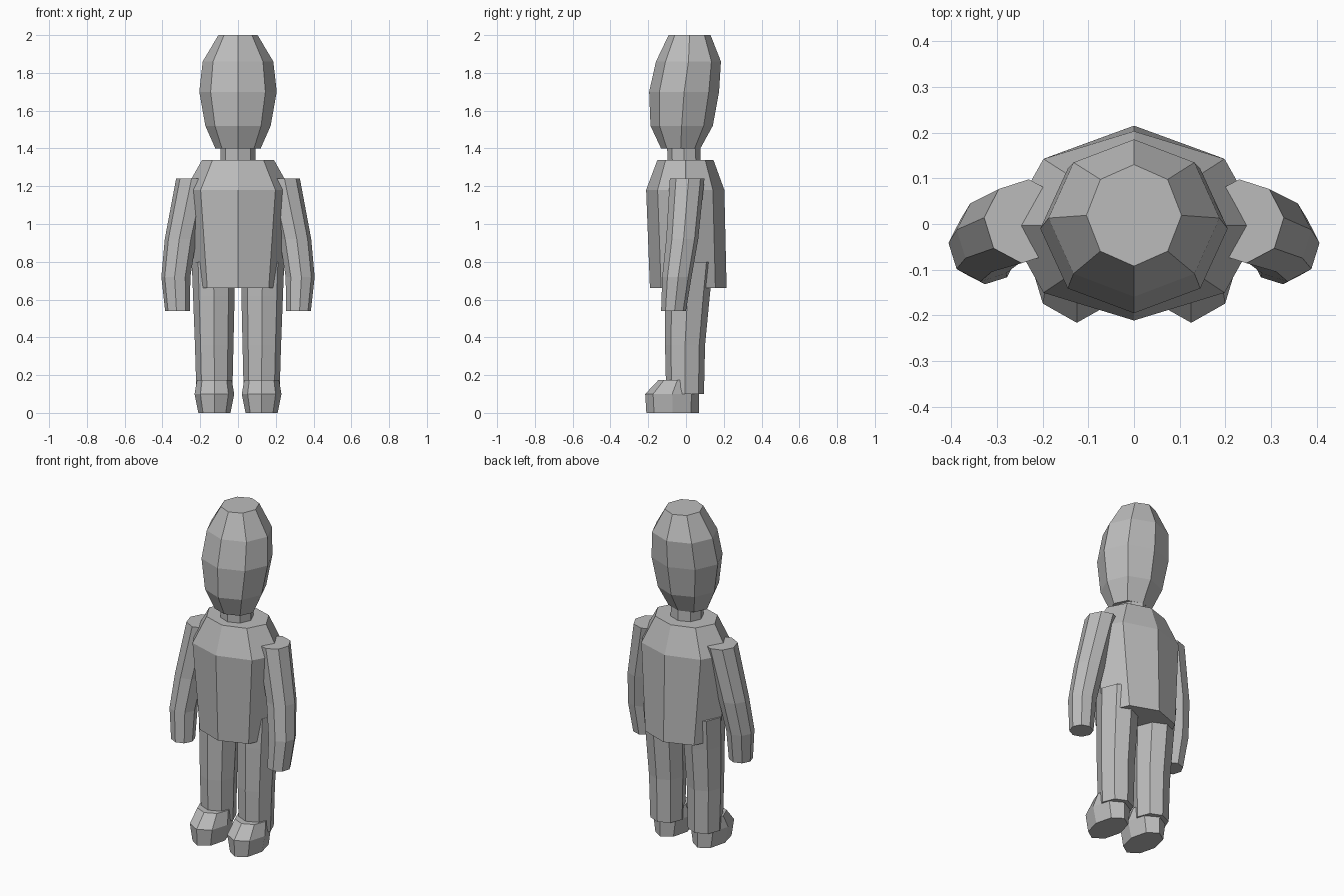
import bpy, bmesh, math

grey = bpy.data.materials.new("plain_grey")
grey.diffuse_color = (0.5, 0.5, 0.5, 1)


def loft(name, rings, turn=0.0, sides=8, mirror=False):
    """Closed octagonal tube through rings of (z, cx, cy, rx, ry)."""
    bm = bmesh.new()
    loops = []
    for z, cx, cy, rx, ry in rings:
        angles = [turn + math.tau * i / sides for i in range(sides)]
        loops.append([bm.verts.new((cx + rx * math.cos(a), cy + ry * math.sin(a), z))
                      for a in angles])
    for low, high in zip(loops, loops[1:]):
        for i in range(sides):
            j = (i + 1) % sides
            bm.faces.new((low[i], low[j], high[j], high[i]))
    bm.faces.new(loops[0][::-1])
    bm.faces.new(loops[-1])
    bmesh.ops.recalc_face_normals(bm, faces=bm.faces)
    mesh = bpy.data.meshes.new(name)
    bm.to_mesh(mesh)
    bm.free()
    mesh.materials.append(grey)
    obj = bpy.data.objects.new(name, mesh)
    bpy.context.collection.objects.link(obj)
    if mirror:
        obj.modifiers.new("Mirror", 'MIRROR').use_mirror_merge = False
    return obj


# Head: tapered egg with flat top
loft("head", [
    (1.40, 0, -0.028, 0.120, 0.104),
    (1.52, 0, -0.023, 0.173, 0.165),
    (1.70, 0, -0.010, 0.205, 0.185),
    (1.86, 0, 0.013, 0.187, 0.172),
    (2.00, 0, 0.019, 0.104, 0.111),
])

# Neck
loft("neck", [
    (1.31, 0, -0.010, 0.093, 0.088),
    (1.43, 0, -0.012, 0.093, 0.088),
])

# Torso: jacket with sloped shoulders
loft("torso", [
    (0.66, 0, 0.012, 0.230, 0.203),
    (1.18, 0, -0.004, 0.280, 0.207),
    (1.34, 0, -0.003, 0.190, 0.148),
])

# Arms: bend outward and forward
loft("arms", [
    (0.54, 0.320, -0.066, 0.066, 0.066),
    (0.72, 0.329, -0.048, 0.077, 0.078),
    (0.92, 0.304, -0.020, 0.084, 0.085),
    (1.24, 0.238, 0.006, 0.090, 0.092),
], turn=math.radians(5), mirror=True)

# Legs: trousers
loft("legs", [
    (0.10, 0.125, -0.005, 0.095, 0.100),
    (0.36, 0.126, -0.005, 0.102, 0.106),
    (0.62, 0.128, 0.008, 0.110, 0.118),
    (0.80, 0.130, 0.020, 0.115, 0.125),
], mirror=True)

# Shoes: rounded toes pointing forward
loft("shoes", [
    (0.00, 0.125, -0.071, 0.085, 0.139),
    (0.10, 0.125, -0.073, 0.105, 0.143),
    (0.175, 0.125, -0.045, 0.092, 0.100),
], mirror=True)
